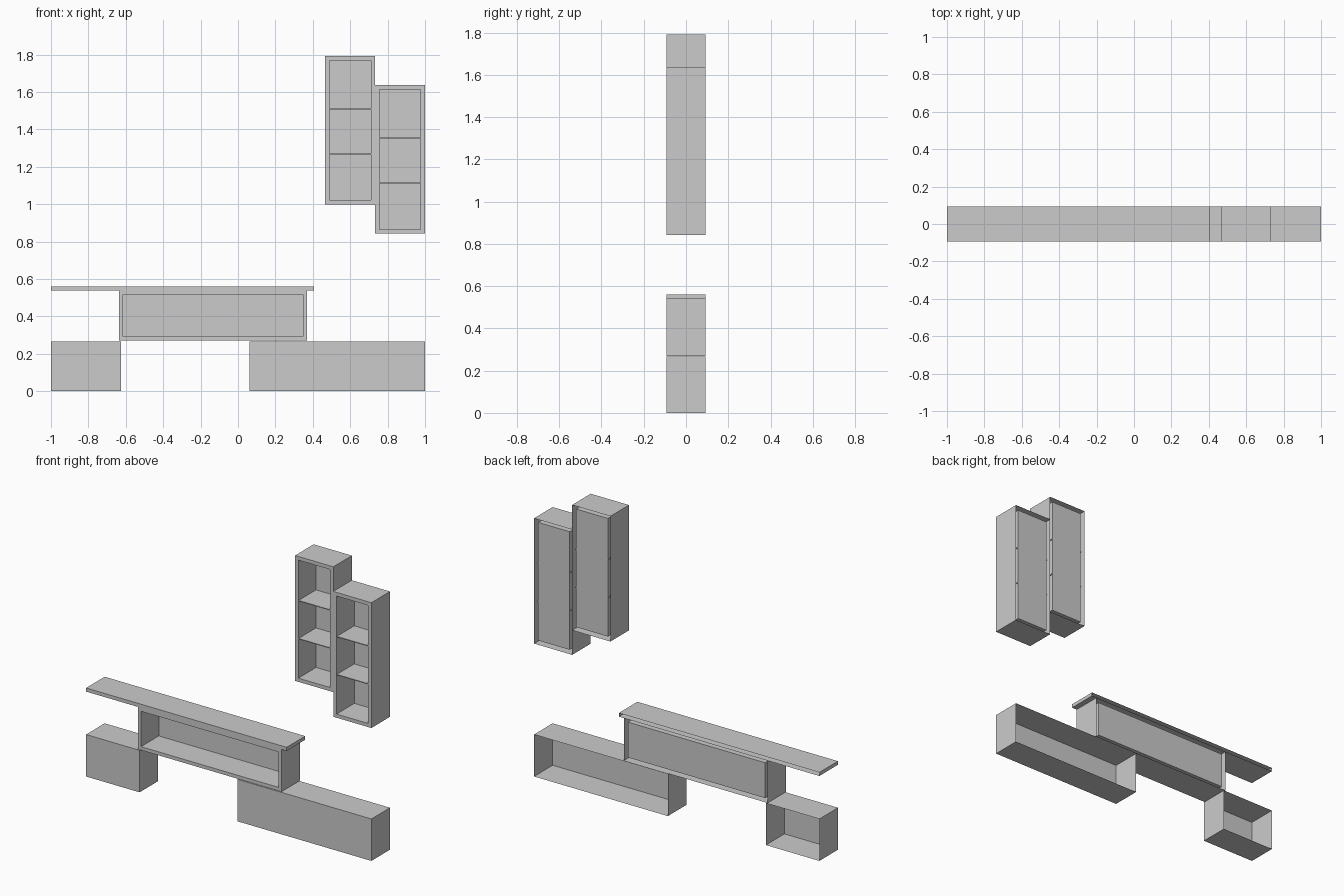
import bpy, bmesh

if "Cube" in bpy.data.objects:
    bpy.data.objects.remove(bpy.data.objects["Cube"])

D = 0.093      # half depth of every unit
BACK = 0.085   # inner back panel position


def finish(name, bm):
    mesh = bpy.data.meshes.new(name)
    bm.to_mesh(mesh)
    bm.free()
    obj = bpy.data.objects.new(name, mesh)
    bpy.context.collection.objects.link(obj)
    return obj


def add_box(bm, x0, x1, y0, y1, z0, z1, open_back=False):
    """Axis-aligned box; optionally without its rear face. Returns the front face."""
    verts = bmesh.ops.create_cube(bm, size=1)["verts"]
    for v in verts:
        v.co = (x1 if v.co.x > 0 else x0,
                y1 if v.co.y > 0 else y0,
                z1 if v.co.z > 0 else z0)
    faces = {f for v in verts for f in v.link_faces}
    for f in faces:
        f.normal_update()
    front = next(f for f in faces if f.normal.y < -0.9)
    if open_back:
        rear = [f for f in faces if f.normal.y > 0.9]
        bmesh.ops.delete(bm, geom=rear, context='FACES_ONLY')
    return front


def shell(name, x0, x1, z0, z1):
    bm = bmesh.new()
    add_box(bm, x0, x1, -D, D, z0, z1, True)
    return finish(name, bm)


def recessed_unit(name, x0, x1, z0, z1, rim):
    """Open-backed shell whose front is inset into a frame and pushed in."""
    bm = bmesh.new()
    front = add_box(bm, x0, x1, -D, D, z0, z1, True)
    bmesh.ops.inset_region(bm, faces=[front], thickness=rim, use_even_offset=True)
    niche = bmesh.ops.extrude_face_region(bm, geom=[front])
    bmesh.ops.delete(bm, geom=[front], context='FACES_ONLY')
    for v in niche["geom"]:
        if isinstance(v, bmesh.types.BMVert):
            v.co.y = BACK
    return finish(name, bm)


def shelf(name, x0, x1, z):
    bm = bmesh.new()
    add_box(bm, x0, x1, -D + 0.003, BACK - 0.001, z - 0.0025, z + 0.0025)
    return finish(name, bm)


# low cabinets
shell("low_cabinet_left", -1.0, -0.625, 0.0, 0.266)
shell("low_cabinet_right", 0.062, 1.0, 0.0, 0.266)

# raised open compartment and its overhanging top board
recessed_unit("open_compartment", -0.637, 0.37, 0.27, 0.538, 0.022)
shell("top_board", -1.0, 0.406, 0.538, 0.561)

# staggered wall cabinets with two thin shelves each
for side, x0, x1, z0 in (("left", 0.465, 0.733, 0.998), ("right", 0.733, 1.0, 0.842)):
    recessed_unit(f"wall_cabinet_{side}", x0, x1, z0, z0 + 0.794, 0.023)
    for i, dz in enumerate((0.271, 0.512)):
        shelf(f"wall_shelf_{side}_{i + 1}", x0 + 0.018, x1 - 0.018, z0 + dz)
